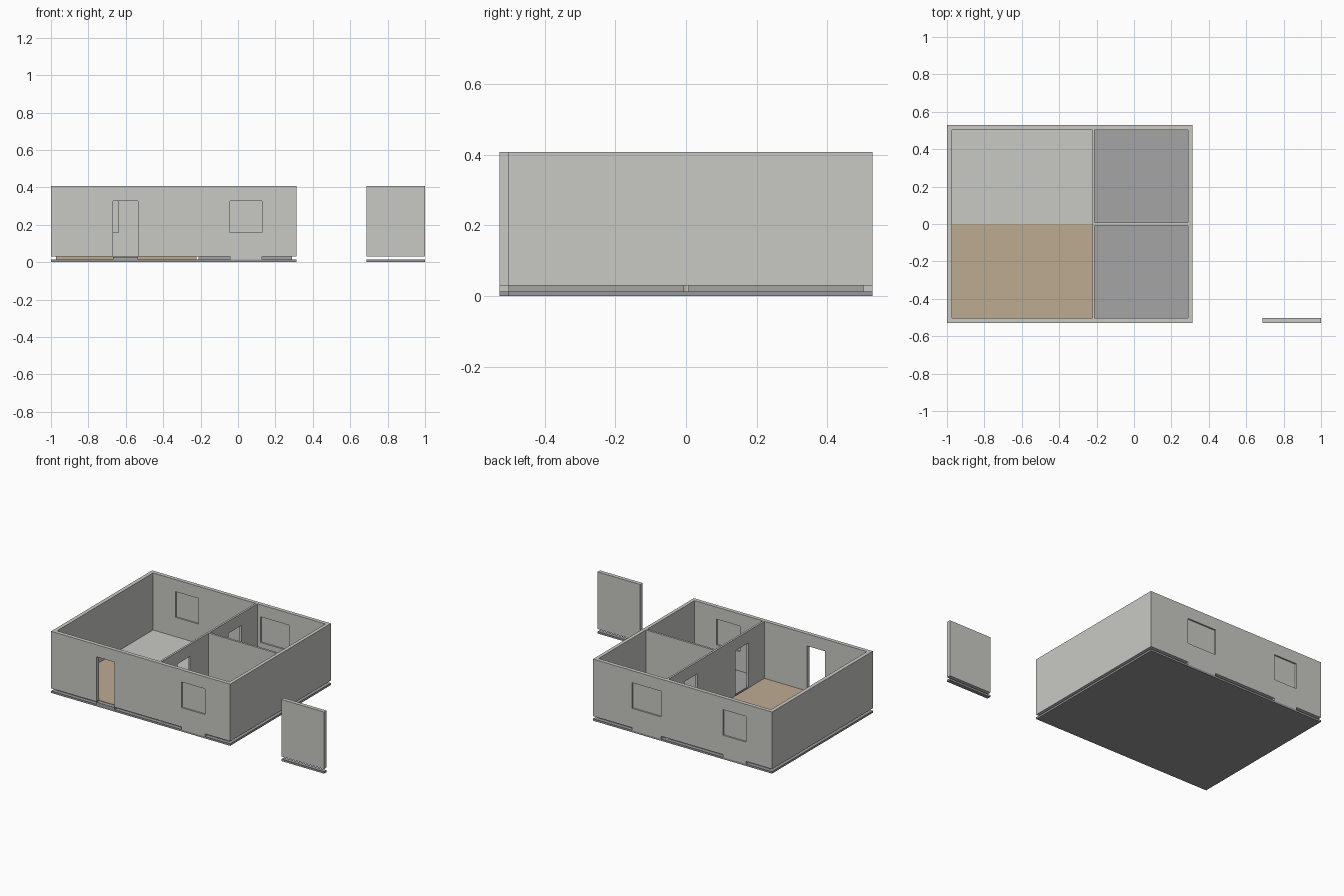
import bpy
import bmesh
from mathutils import Matrix, Vector

default = bpy.data.objects.get("Cube")
if default:
    bpy.data.objects.remove(default)


def material(name, rgb):
    """Flat colour given as 0-255 display values."""
    lin = [((c / 255 + 0.055) / 1.055) ** 2.4 for c in rgb]
    mat = bpy.data.materials.new(name)
    mat.use_nodes = True
    mat.diffuse_color = (*lin, 1)
    mat.node_tree.nodes["Principled BSDF"].inputs["Base Color"].default_value = (*lin, 1)
    return mat


PLASTER = material("wall plaster", (201, 202, 197))
CONCRETE = material("slab concrete", (152, 153, 156))
TILE = material("grey floor", (165, 165, 165))
WOOD = material("tan floor", (189, 171, 146))


def add_boxes(name, boxes, mat):
    """One object made of boxes, each given as (low corner, high corner)."""
    bm = bmesh.new()
    for low, high in boxes:
        low, high = Vector(low), Vector(high)
        size = high - low
        bmesh.ops.create_cube(bm, size=1, matrix=Matrix.Translation((low + high) / 2)
                              @ Matrix.Diagonal((*size, 1)))
    mesh = bpy.data.meshes.new(name)
    bm.to_mesh(mesh)
    bm.free()
    mesh.materials.append(mat)
    obj = bpy.data.objects.new(name, mesh)
    bpy.context.collection.objects.link(obj)


# Shared dimensions
LEFT, RIGHT, DEPTH = -1.0, 0.312, 0.528
THICK = 0.026
SLAB, FLOOR, TOP = 0.013, 0.03, 0.408
SILL, HEAD = 0.158, 0.328
PART_L, PART_R, PART_Y = -0.223, -0.21, 0.007
IN_L, IN_R, IN_Y = LEFT + THICK, RIGHT - THICK + 0.003, DEPTH - THICK


def wall(name, axis, start, end, near, far, openings=()):
    """Wall along an axis; openings are (from, to, is_window), in order."""
    def box(a, b, z0, z1, c=near, d=far):
        if axis == "x":
            return (a, c, z0), (b, d, z1)
        return (c, a, z0), (d, b, z1)

    boxes, panes, pos = [], [], start
    middle = (near + far) / 2
    for a, b, is_window in openings:
        boxes.append(box(pos, a, FLOOR, TOP))
        boxes.append(box(a, b, HEAD, TOP))
        if is_window:
            boxes.append(box(a, b, SLAB, SILL))
            panes.append(box(a, b, SILL, HEAD, middle - 0.003, middle + 0.003))
        pos = b
    boxes.append(box(pos, end, FLOOR, TOP))
    add_boxes(name, boxes, PLASTER)
    if panes:
        add_boxes(name + "_window_panes", panes, PLASTER)


# Base slab and floors
add_boxes("base_slab", [((LEFT, -DEPTH, 0), (RIGHT, DEPTH, SLAB))], CONCRETE)
add_boxes("front_room_floor", [((IN_L, -IN_Y, SLAB), (PART_L, 0, FLOOR))], WOOD)
add_boxes("back_room_floor", [((IN_L, 0, SLAB), (PART_L, IN_Y, FLOOR))], PLASTER)
for name, y0, y1 in (("front", -IN_Y, -PART_Y), ("back", PART_Y, IN_Y)):
    add_boxes(name + "_side_room_floor", [((PART_R, y0, SLAB), (IN_R, y1, FLOOR))], TILE)

# Outer walls
DOOR = (-0.668, -0.535)
wall("front_wall", "x", LEFT, RIGHT, -DEPTH, -IN_Y,
     [(*DOOR, False), (-0.043, 0.128, True)])
wall("back_wall", "x", LEFT, RIGHT, IN_Y, DEPTH,
     [(-0.81, -0.64, True), (-0.187, 0.025, True)])
wall("right_wall", "y", -IN_Y, IN_Y, LEFT, IN_L)
wall("left_wall", "y", -IN_Y, IN_Y, IN_R, RIGHT)
add_boxes("door_threshold", [((DOOR[0], -DEPTH, SLAB), (DOOR[1], -IN_Y, FLOOR - 0.003))], TILE)

# Inner partitions with two doorways
wall("long_partition", "y", -IN_Y, IN_Y, PART_L, PART_R,
     [(-0.335, -0.2, False), (0.2, 0.335, False)])
wall("cross_partition", "x", PART_R, IN_R, -PART_Y, PART_Y)

# Detached wall panel on its own strip of slab
wall("detached_wall", "x", 0.688, 1, -DEPTH, -IN_Y)
add_boxes("detached_slab", [((0.688, -DEPTH, 0), (1, -IN_Y, SLAB))], CONCRETE)
